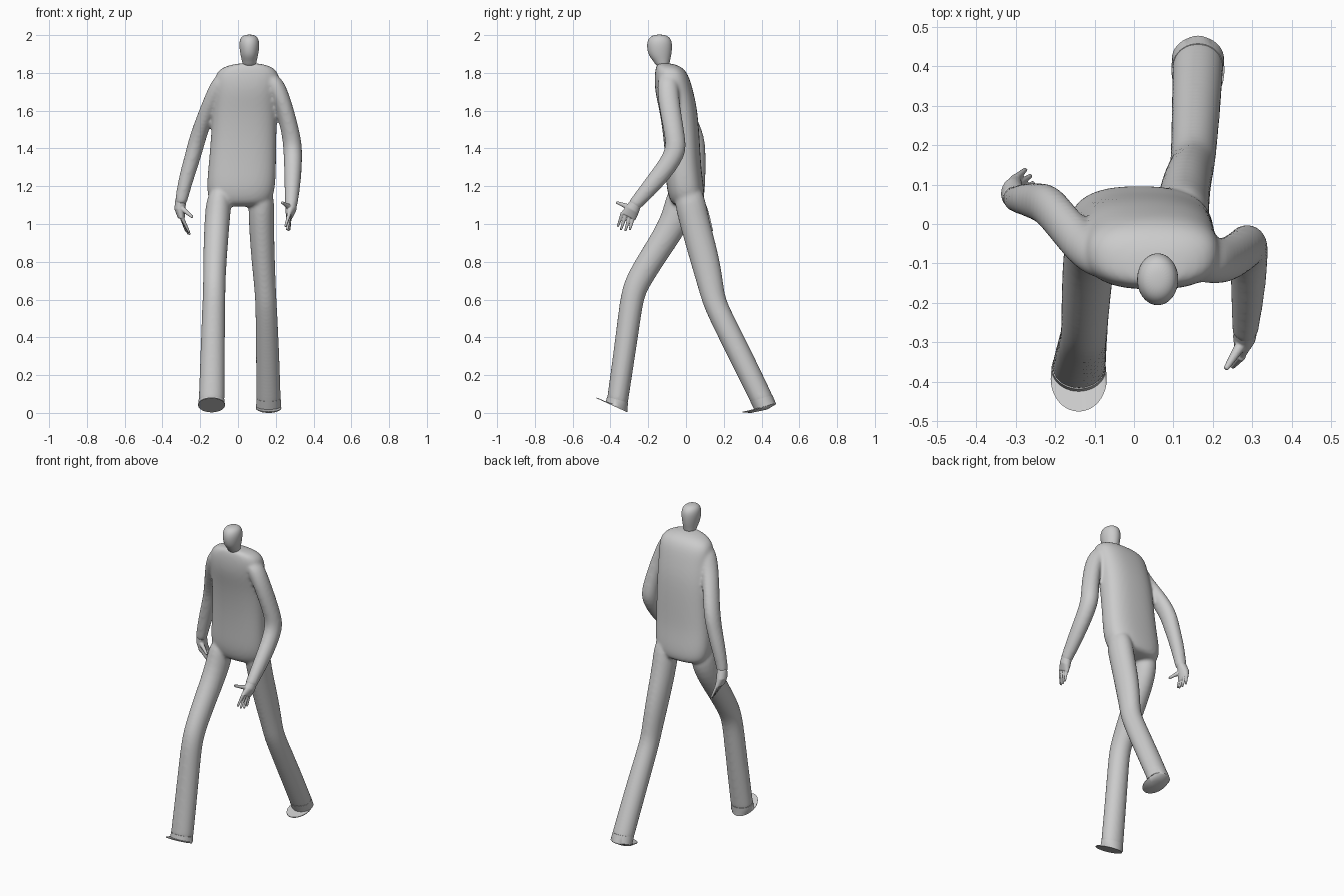
import bpy, bmesh, math
from mathutils import Vector


def spow(v, e):
    return math.copysign(abs(v) ** e, v)


# Closed loft; each ring = (centre x, half width, front y, front z, back y, back z)
def loft(bm, rings, n=24, e=1.0):
    loops = []
    for x, hw, yf, zf, yb, zb in rings:
        loop = []
        for i in range(n):
            t = 2 * math.pi * i / n
            c, s = spow(math.cos(t), e), spow(math.sin(t), e)
            loop.append(bm.verts.new((x + hw * c,
                                      (yf + yb) / 2 + s * (yb - yf) / 2,
                                      (zf + zb) / 2 + s * (zb - zf) / 2)))
        loops.append(loop)
    for a, b in zip(loops, loops[1:]):
        for i in range(n):
            j = (i + 1) % n
            bm.faces.new((a[i], a[j], b[j], b[i]))
    bm.faces.new(loops[0])
    bm.faces.new(loops[-1])


# Tapered finger between two points
def finger(bm, p, q, r1=0.011, r2=0.006):
    p, q = Vector(p), Vector(q)
    d = q - p
    m = d.to_track_quat('Z', 'Y').to_matrix().to_4x4()
    m.translation = (p + q) / 2
    bmesh.ops.create_cone(bm, cap_ends=True, segments=12, radius1=r1,
                          radius2=r2, depth=d.length, matrix=m)


def finish(name, bm, subsurf=0, voxel=0, smooth=0):
    bmesh.ops.recalc_face_normals(bm, faces=bm.faces)
    me = bpy.data.meshes.new(name)
    bm.to_mesh(me)
    bm.free()
    ob = bpy.data.objects.new(name, me)
    bpy.context.collection.objects.link(ob)
    if subsurf:
        ob.modifiers.new("round", 'SUBSURF').levels = subsurf
        ob.modifiers["round"].render_levels = subsurf
    if voxel:
        r = ob.modifiers.new("merge", 'REMESH')
        r.mode, r.voxel_size, r.use_smooth_shade = 'VOXEL', voxel, True
    if smooth:
        s = ob.modifiers.new("blend", 'SMOOTH')
        s.factor, s.iterations = 0.5, smooth
    bpy.ops.object.select_all(action='DESELECT')
    ob.select_set(True)
    bpy.context.view_layer.objects.active = ob
    bpy.ops.object.shade_smooth_by_angle(angle=math.radians(50))
    return ob


# Body: torso, legs and arms fused into one smooth skin
bm = bmesh.new()
loft(bm, [(.057, .05, -.15, 1.855, -.07, 1.85),
          (.052, .14, -.16, 1.832, -.02, 1.832),
          (.048, .175, -.168, 1.78, .015, 1.79),
          (.042, .17, -.165, 1.70, .04, 1.70),
          (.035, .172, -.14, 1.60, .062, 1.60),
          (.03, .174, -.118, 1.45, .073, 1.45),
          (.022, .18, -.108, 1.30, .08, 1.30),
          (.016, .183, -.105, 1.20, .095, 1.20),
          (.012, .17, -.09, 1.13, .1, 1.12),
          (.008, .13, -.06, 1.09, .075, 1.09)], e=0.8)
# forward leg
loft(bm, [(-.095, .068, -.10, 1.22, .07, 1.16),
          (-.11, .068, -.115, 1.06, .03, 1.0),
          (-.12, .064, -.225, .88, -.09, .83),
          (-.125, .06, -.31, .74, -.18, .69),
          (-.126, .06, -.342, .65, -.22, .62),
          (-.13, .062, -.36, .52, -.238, .51),
          (-.135, .066, -.39, .28, -.275, .26),
          (-.14, .069, -.418, .08, -.308, .05),
          (-.14, .069, -.42, .06, -.31, .03)])
# trailing leg
loft(bm, [(.125, .07, -.08, 1.18, .09, 1.22),
          (.122, .068, -.04, 1.02, .112, 1.06),
          (.132, .063, .022, .80, .175, .84),
          (.144, .057, .07, .64, .2, .67),
          (.148, .057, .09, .57, .21, .60),
          (.152, .059, .14, .46, .26, .50),
          (.158, .063, .25, .24, .37, .28),
          (.162, .065, .345, .05, .46, .09),
          (.162, .065, .355, .03, .47, .065)])
# bent arm swinging forward
loft(bm, [(.16, .06, -.15, 1.80, -.04, 1.80),
          (.218, .05, -.155, 1.70, -.04, 1.70),
          (.255, .047, -.137, 1.58, -.025, 1.59),
          (.285, .05, -.112, 1.46, -.002, 1.45),
          (.292, .05, -.105, 1.385, .005, 1.36),
          (.29, .045, -.2, 1.26, -.115, 1.2),
          (.282, .034, -.295, 1.13, -.24, 1.085),
          (.281, .032, -.31, 1.11, -.255, 1.065)])
# trailing arm
loft(bm, [(-.06, .06, -.15, 1.80, -.03, 1.80),
          (-.117, .05, -.125, 1.70, -.015, 1.70),
          (-.166, .045, -.07, 1.58, .04, 1.60),
          (-.213, .046, -.01, 1.45, .1, 1.47),
          (-.235, .045, .005, 1.37, .105, 1.37),
          (-.272, .042, .02, 1.25, .105, 1.25),
          (-.3, .034, .03, 1.13, .095, 1.13),
          (-.303, .032, .035, 1.10, .1, 1.10)])
finish("body", bm, subsurf=2, voxel=0.009, smooth=8)

# Head with a short neck
bm = bmesh.new()
loft(bm, [(.06, .034, -.155, 1.83, -.09, 1.83),
          (.06, .038, -.17, 1.86, -.086, 1.86),
          (.06, .046, -.198, 1.89, -.078, 1.89),
          (.06, .053, -.208, 1.935, -.073, 1.93),
          (.06, .053, -.205, 1.968, -.074, 1.968),
          (.06, .042, -.19, 1.993, -.09, 1.993),
          (.06, .016, -.16, 2.003, -.12, 2.003)])
finish("head", bm, subsurf=2)

# Flat slanted soles
bm = bmesh.new()
loft(bm, [(-.14, .068, -.418, .085, -.307, .055),
          (-.14, .069, -.424, .06, -.31, .018),
          (-.14, .071, -.475, .082, -.31, .008),
          (-.14, .071, -.475, .078, -.31, .003)], n=40)
finish("front_foot", bm)
bm = bmesh.new()
loft(bm, [(.162, .064, .34, .06, .457, .095),
          (.162, .066, .362, .018, .475, .052),
          (.162, .067, .30, .006, .477, .049),
          (.162, .067, .30, .002, .475, .045),
          (.162, .045, .345, 0, .43, .018)], n=40)
finish("rear_foot", bm)

# Forward hand
bm = bmesh.new()
loft(bm, [(.283, .03, -.29, 1.13, -.24, 1.09),
          (.28, .029, -.318, 1.095, -.252, 1.055),
          (.272, .018, -.343, 1.06, -.268, 1.02)])
for y0, z0, x1, y1, z1 in [(-.335, 1.06, .25, -.362, .985),
                           (-.318, 1.05, .26, -.345, .968),
                           (-.298, 1.04, .268, -.322, .962),
                           (-.28, 1.035, .272, -.298, .968)]:
    finger(bm, (.273, y0, z0), (x1, y1, z1))
finger(bm, (.272, -.305, 1.09), (.232, -.368, 1.115), .015, .007)
finish("forward_hand", bm, voxel=0.003, smooth=4)

# Trailing hand
bm = bmesh.new()
loft(bm, [(-.302, .03, .04, 1.13, .095, 1.13),
          (-.308, .029, .04, 1.08, .115, 1.08),
          (-.3, .018, .045, 1.03, .128, 1.03)])
for y0, y1, x1, z1 in [(.057, .085, -.258, .955), (.077, .104, -.255, .943),
                       (.097, .122, -.262, .945), (.115, .138, -.275, .962)]:
    finger(bm, (-.3, y0, 1.04), (x1, y1, z1))
finger(bm, (-.3, .055, 1.085), (-.24, .03, 1.035), .015, .007)
finish("trailing_hand", bm, voxel=0.003, smooth=4)
